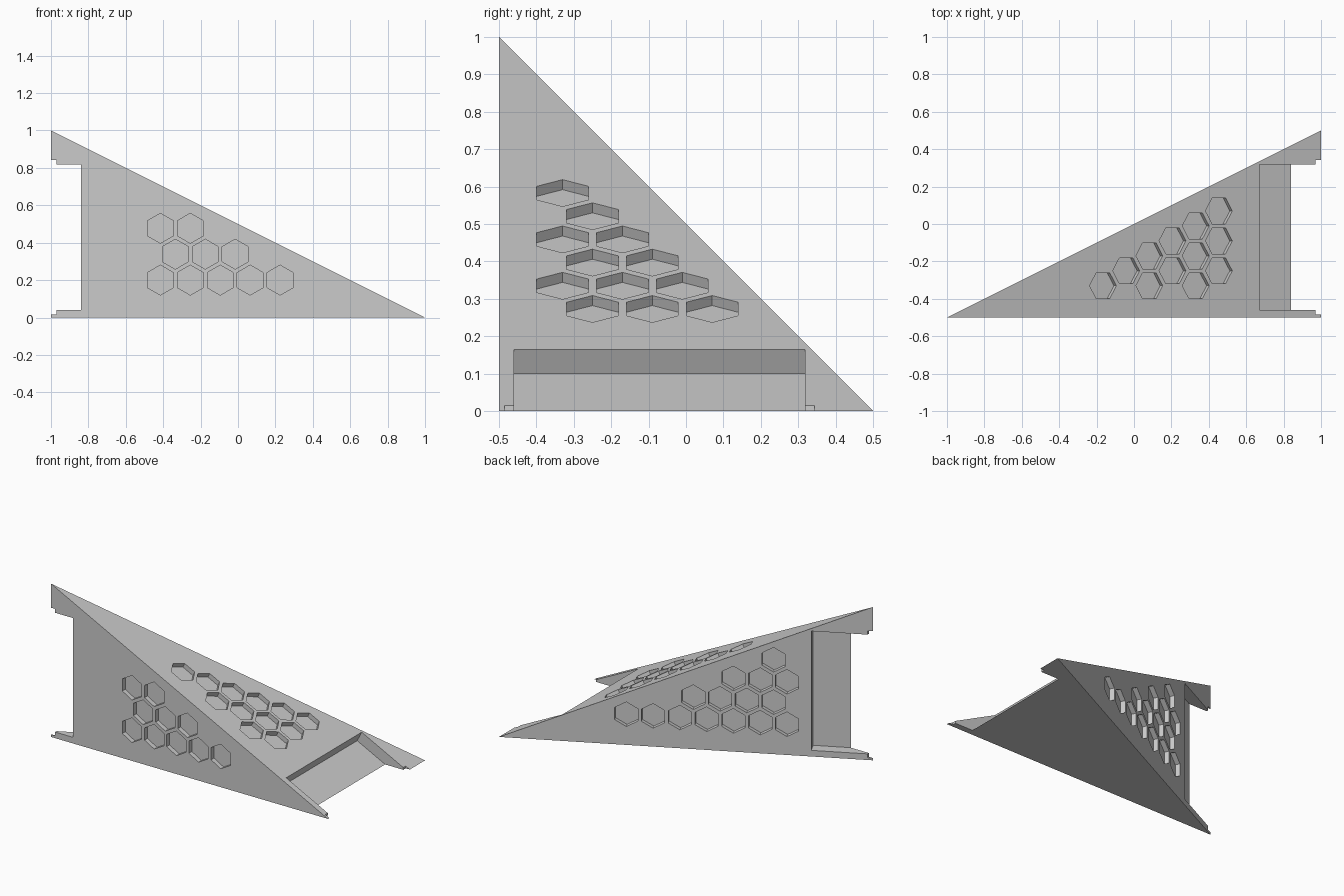
import bpy, bmesh
from math import sin, cos, pi, sqrt
from mathutils import Matrix, Vector

cube = bpy.data.objects.get("Cube")
if cube:
    bpy.data.objects.remove(cube, do_unlink=True)

grey = bpy.data.materials.new("plain grey")
grey.use_nodes = True
colour = (0.6, 0.6, 0.6, 1)
grey.diffuse_color = colour
grey.node_tree.nodes["Principled BSDF"].inputs["Base Color"].default_value = colour


def frame(origin, u, v):
    """Local axes: u along, v up, third axis out of the face."""
    u, v = Vector(u).normalized(), Vector(v).normalized()
    m = Matrix((u, v, u.cross(v))).transposed().to_4x4()
    m.translation = origin
    return m


def prism(bm, points, low, high, matrix):
    rings = [[bm.verts.new(matrix @ Vector((a, b, h))) for a, b in points]
             for h in (low, high)]
    bm.faces.new(rings[0])
    bm.faces.new(rings[1])
    for i in range(len(points)):
        j = (i + 1) % len(points)
        bm.faces.new((rings[0][i], rings[0][j], rings[1][j], rings[1][i]))


def finish(bm, name):
    bmesh.ops.recalc_face_normals(bm, faces=bm.faces)
    mesh = bpy.data.meshes.new(name)
    bm.to_mesh(mesh)
    bm.free()
    mesh.materials.append(grey)
    ob = bpy.data.objects.new(name, mesh)
    bpy.context.collection.objects.link(ob)
    return ob


# Four-sided wedge body
bm = bmesh.new()
corners = [bm.verts.new(p) for p in
           ((-1, -0.5, 0), (1, -0.5, 0), (1, 0.5, 0), (-1, -0.5, 1))]
for skip in corners:
    bm.faces.new([v for v in corners if v is not skip])
body = finish(bm, "wedge_body")

# Hexagonal pockets in honeycomb rows: (start offset, count) from the base up
radius, pitch, depth = 0.08, 0.16, 0.03
hexagon = [(radius * sin(i * pi / 3), radius * cos(i * pi / 3)) for i in range(6)]
fields = [
    (frame((-0.415, -0.5, 0.2), (1, 0, 0), (0, 0, 1)),
     [(0, 5), (0.5, 3), (0, 2)]),
    (frame((0.454, -0.33, 0.273), (0, 1, 0), (-2, 0, 1)),
     [(0.5, 3), (0, 3), (0.5, 2), (0, 2), (0.5, 1), (0, 1)]),
    (frame((0.319, 0.1595, 0.2), (-2, -1, 0), (0, 0, 1)),
     [(0, 7), (2.5, 4), (4, 3), (5.5, 1)]),
]
bm = bmesh.new()
for base, rows in fields:
    for r, (start, count) in enumerate(rows):
        for k in range(count):
            shift = Matrix.Translation(((start + k) * pitch, r * pitch * sqrt(3) / 2, 0))
            prism(bm, hexagon, -depth, 0.02, base @ shift)
pockets = finish(bm, "pocket_cutter")

# The two end recesses are the same shape, turned half round a diagonal axis
turn = Matrix(((-1, 0, 0, 0), (0, 0, 1, -0.5), (0, 1, 0, 0.5), (0, 0, 0, 1)))
across = frame((0, 0, 0), (1, 0, 0), (0, 0, 1))  # profile in x and z, height along -y
recess = [(0.702, 0.229), (0.638, 0.101), (1.04, -0.1), (1.2, -0.1), (1.2, 0.229)]
lip = [(0.97, -0.1), (1.2, -0.1), (1.2, 0.2), (0.97, 0.2)]
cutters = [pockets]
for name, profile, low, high in (("recess_cutter", recess, -0.318, 0.46),
                                 ("lip_cutter", lip, -0.343, 0.485)):
    bm = bmesh.new()
    for side in (Matrix.Identity(4), turn):
        prism(bm, profile, low, high, side @ across)
    cutters.append(finish(bm, name))

# Cut everything, then bake the result and drop the cutters
for cutter in cutters:
    cutter.hide_render = True
    mod = body.modifiers.new(cutter.name, 'BOOLEAN')
    mod.operation = 'DIFFERENCE'
    mod.solver = 'EXACT'
    mod.object = cutter
graph = bpy.context.evaluated_depsgraph_get()
result = bpy.data.meshes.new_from_object(body.evaluated_get(graph))
body.modifiers.clear()
body.data = result
result.materials.clear()
result.materials.append(grey)
for face in result.polygons:
    face.material_index = 0
    face.use_smooth = False
for cutter in cutters:
    bpy.data.objects.remove(cutter, do_unlink=True)
